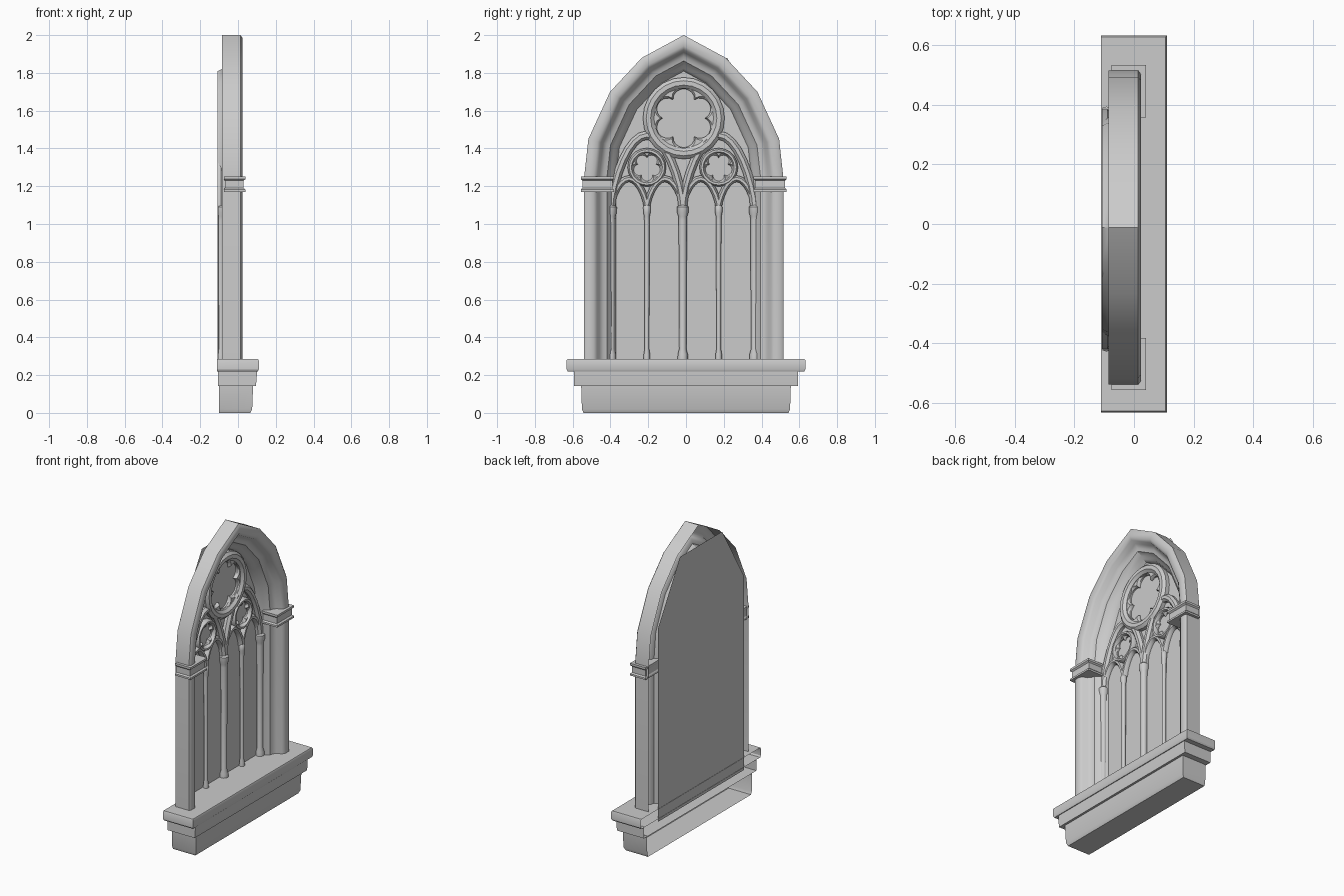
import bpy, bmesh, math
from mathutils import Vector

if "Cube" in bpy.data.objects:
    bpy.data.objects.remove(bpy.data.objects["Cube"])

stone = bpy.data.materials.new("pale_grey_stone")
stone.use_nodes = True
GREY = (0.6, 0.6, 0.6, 1)
stone.diffuse_color = GREY
stone.node_tree.nodes["Principled BSDF"].inputs["Base Color"].default_value = GREY

MID = -0.012      # the window sits slightly off the sill centre
BACK = -0.108     # plane of the pane


def finish(name, bm, angle=35):
    bmesh.ops.remove_doubles(bm, verts=bm.verts, dist=0.0002)
    bmesh.ops.recalc_face_normals(bm, faces=bm.faces)
    mesh = bpy.data.meshes.new(name)
    bm.to_mesh(mesh)
    bm.free()
    mesh.materials.append(stone)
    mesh.shade_smooth()
    mesh.set_sharp_from_angle(angle=math.radians(angle))
    obj = bpy.data.objects.new(name, mesh)
    bpy.context.collection.objects.link(obj)
    return obj


def skin(bm, rows, closed_rows=False, closed_cols=False):
    """Bridge equal rows of points with quads."""
    grid = [[bm.verts.new(p) for p in row] for row in rows]
    n, m = len(grid), len(grid[0])
    for i in range(n if closed_rows else n - 1):
        for j in range(m if closed_cols else m - 1):
            a, b = grid[i], grid[(i + 1) % n]
            k = (j + 1) % m
            bm.faces.new((a[j], a[k], b[k], b[j]))
    return grid


def sweep(name, path, profile, closed=False, angle=35):
    """Run an (inward offset, x) profile along a (y, z) path with mitred corners."""
    pts = [Vector(p) for p in path]
    n = len(pts)
    rows = []
    for i, p in enumerate(pts):
        before = pts[i - 1] if closed or i > 0 else None
        after = pts[(i + 1) % n] if closed or i < n - 1 else None
        dirs = []
        if before is not None:
            dirs.append((p - before).normalized())
        if after is not None:
            dirs.append((after - p).normalized())
        normals = [Vector((-d.y, d.x)) for d in dirs]
        side = sum(normals, Vector((0, 0))).normalized()
        side /= max(0.5, side.dot(normals[0]))
        rows.append([(x, p.x + side.x * d, p.y + side.y * d) for d, x in profile])
    bm = bmesh.new()
    skin(bm, rows, closed_rows=closed)
    return finish(name, bm, angle)


def stack(name, y0, y1, levels, open_back=False):
    """Rectangular moulding lofted through (z, x_back, x_front, inset) levels."""
    bm = bmesh.new()
    rows = [[(b, y0 + i, z), (f, y0 + i, z), (f, y1 - i, z), (b, y1 - i, z)]
            for z, b, f, i in levels]
    grid = skin(bm, rows, closed_cols=not open_back)
    bm.faces.new(grid[0])
    bm.faces.new(grid[-1])
    return finish(name, bm, 30)


def column(name, y, r):
    """Slim round shaft with a base and a flared capital."""
    profile = [(1.25, 0.28), (1.2, 0.31), (0.85, 0.34), (1, 1.02), (1.05, 1.04),
               (1.35, 1.06), (1.4, 1.09), (0.9, 1.1)]
    sides = 12
    bm = bmesh.new()
    rows = []
    for k, z in profile:
        ring = [2 * math.pi * i / sides for i in range(sides)]
        rows.append([(max(BACK + 0.002, -0.092 + k * r * math.cos(a)),
                      y + k * r * math.sin(a), z) for a in ring])
    grid = skin(bm, rows, closed_cols=True)
    bm.faces.new(grid[-1])
    return finish(name, bm, 40)


def bar(w, front):
    """Rounded bar profile of half-width w, open against the pane."""
    return [(-w, BACK), (-w, front - 0.016), (-0.4 * w, front),
            (0.4 * w, front), (w, front - 0.016), (w, BACK)]


def circle(y, z, r, n):
    return [(y + r * math.cos(2 * math.pi * i / n),
             z + r * math.sin(2 * math.pi * i / n)) for i in range(n)]


def foil(name, y, z, outer, lobe, cusp, lobes, turn, front):
    """Plate between a circle and a cusped, many-lobed opening."""
    rows = []
    n = lobes * 10
    for i in range(n):
        a = 2 * math.pi * i / n
        inner = cusp + (lobe - cusp) * abs(math.sin(lobes * a / 2)) ** 0.7
        c, s = math.cos(a + turn), math.sin(a + turn)
        section = [(outer, front), (inner + 0.012, front),
                   (inner, front - 0.012), (inner, BACK)]
        rows.append([(x, y + r * c, z + r * s) for r, x in section])
    bm = bmesh.new()
    skin(bm, rows, closed_rows=True)
    return finish(name, bm)


def pointed(y, half, z0, z1, n=6):
    """Pointed arch path from the right foot over the apex to the left foot."""
    def t(i):
        return math.pi / 2 * i / n
    right = [(half * (1 - (1 - math.cos(t(i))) ** 0.9), z0 + (z1 - z0) * math.sin(t(i)) ** 1.25)
             for i in range(n + 1)]
    return [(y + a, b) for a, b in right] + [(y - a, b) for a, b in right[-2::-1]]


# Sill: three moulded tiers, open at the wall side
stack("sill_body", -0.555, 0.555, [(0, -0.1, 0.065, 0.012), (0.02, -0.1, 0.075, 0.004),
      (0.145, -0.1, 0.08, 0)], True)
stack("sill_moulding", -0.593, 0.593, [(0.143, -0.105, 0.095, 0), (0.2, -0.105, 0.1, 0),
      (0.222, -0.105, 0.1, 0)], True)
stack("sill_slab", -0.632, 0.632, [(0.22, -0.11, 0.105, 0.006), (0.23, -0.11, 0.11, 0),
      (0.278, -0.11, 0.11, 0), (0.285, -0.11, 0.106, 0.004)], True)

# Flat backing pane with clipped shoulders
bm = bmesh.new()
half_pane = [(0.455, 0.2), (0.455, 1.49), (0.222, 1.88)]
outline = half_pane + [(-y, z) for y, z in reversed(half_pane)]
bm.faces.new([bm.verts.new((BACK, y - 0.005, z)) for y, z in outline])
finish("pane", bm)

# Jambs and pointed arch, one faceted sweep
half_arch = [(0.527, 0.285), (0.527, 1.25), (0.505, 1.45), (0.39, 1.7), (0.222, 1.88)]
arch = [(MID + y, z) for y, z in half_arch] + [(MID, 2)] \
    + [(MID - y, z) for y, z in reversed(half_arch)]
sweep("arch_frame", arch, [(0, -0.085), (0, 0.014), (0.012, 0.023), (0.05, 0.023),
      (0.068, 0.01), (0.08, -0.02), (0.1, -0.035), (0.12, -0.04), (0.14, -0.07),
      (0.155, -0.08), (0.168, BACK)], angle=40)

# Collars at the springing of the arch
for label, side in (("left", 1), ("right", -1)):
    y0, y1 = sorted((MID + side * 0.37, MID + side * 0.545))
    stack(label + "_collar", y0, y1, [(1.17, -0.075, 0.04, 0), (1.182, -0.075, 0.04, 0),
          (1.19, -0.07, 0.03, 0.008), (1.23, -0.07, 0.03, 0.008),
          (1.238, -0.075, 0.04, 0), (1.252, -0.075, 0.04, 0)])

# Mullion columns, thick and thin in turn, with lancets between them
STEP = 0.19
for i in range(5):
    column(f"column_{i + 1}", MID - 0.005 + (i - 2) * STEP, 0.022 if i % 2 == 0 else 0.014)
for i in range(4):
    sweep(f"lancet_{i + 1}", pointed(MID - 0.005 + (i - 1.5) * STEP, STEP / 2, 1.09, 1.24),
          bar(0.017, -0.08))

# Two sub-arches, each holding a small cusped roundel
for label, side in (("left", 1), ("right", -1)):
    y = MID - 0.005 + side * STEP
    sweep(label + "_sub_arch", pointed(y, STEP, 1.09, 1.47, 8), bar(0.023, -0.073))
    sweep(label + "_roundel_ring", circle(y, 1.3, 0.088, 20), bar(0.014, -0.076), True)
    foil(label + "_roundel_foil", y, 1.3, 0.085, 0.072, 0.05, 5, math.pi / 2, -0.088)

# Great rose window
sweep("rose_ring", circle(MID, 1.56, 0.187, 24), bar(0.029, -0.066), True)
foil("rose_foil", MID, 1.56, 0.18, 0.155, 0.112, 6, 0, -0.085)
